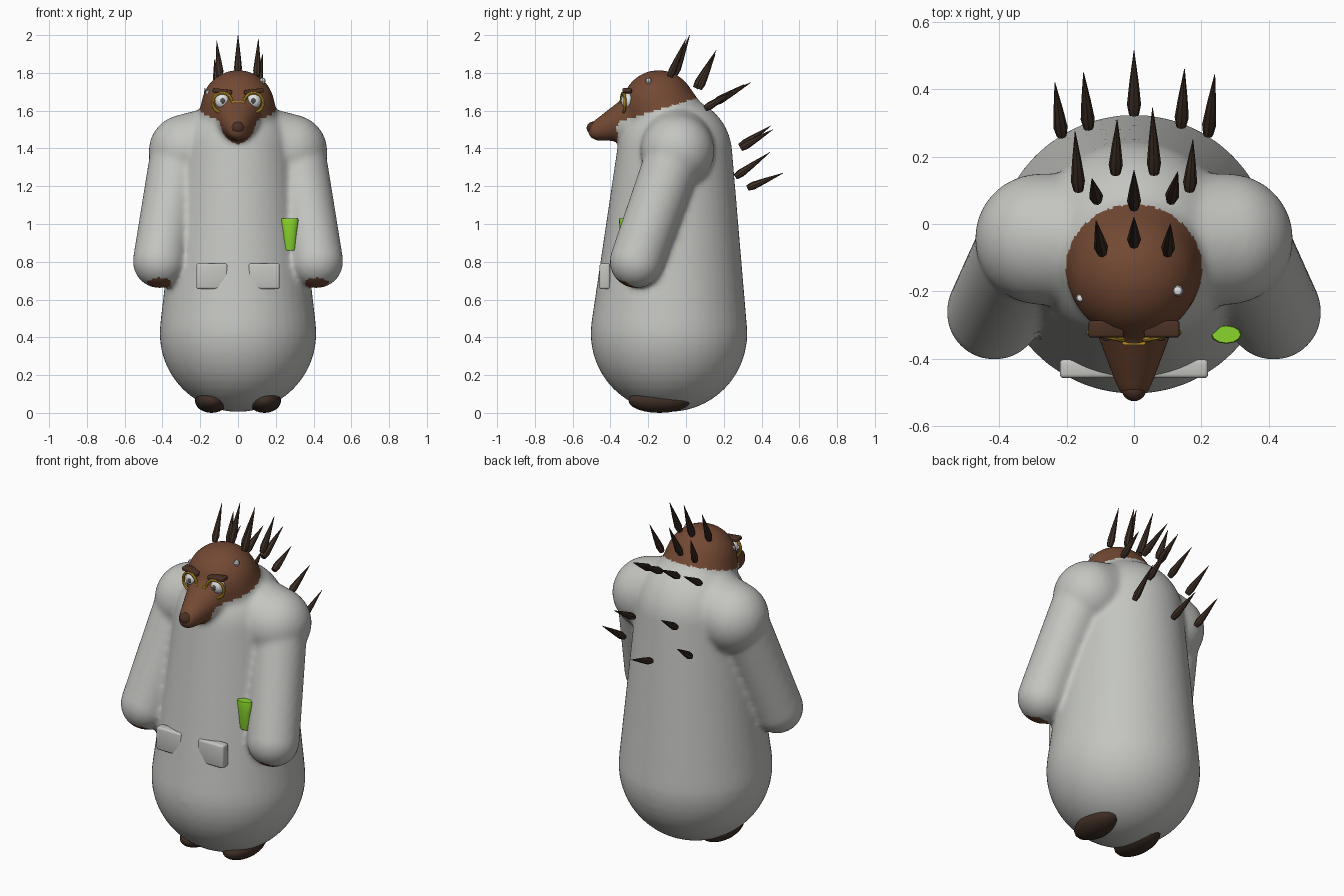
import bpy, bmesh, math
from mathutils import Vector, Matrix

if "Cube" in bpy.data.objects:
    bpy.data.objects.remove(bpy.data.objects["Cube"])


def colour(name, r, g, b):
    m = bpy.data.materials.new(name)
    m.diffuse_color = (r, g, b, 1)
    m.use_nodes = True
    m.node_tree.nodes["Principled BSDF"].inputs["Base Color"].default_value = m.diffuse_color
    return m


COAT = colour("coat_grey", .55, .56, .53)
FUR = colour("fur_brown", .17, .066, .033)
DARK = colour("dark_brown", .05, .029, .019)
NOSE = colour("nose_brown", .07, .03, .018)
GREEN = colour("bright_green", .25, .66, .025)
GOLD = colour("gold", .60, .35, .02)
WHITE = colour("white", .75, .75, .75)
GREY = colour("pupil_grey", .08, .08, .085)


def make(name, bm, *mats, smooth=True):
    bmesh.ops.recalc_face_normals(bm, faces=bm.faces[:])
    me = bpy.data.meshes.new(name)
    bm.to_mesh(me)
    bm.free()
    for m in mats:
        me.materials.append(m)
    ob = bpy.data.objects.new(name, me)
    bpy.context.collection.objects.link(ob)
    for o in bpy.context.selected_objects:
        o.select_set(False)
    ob.select_set(True)
    bpy.context.view_layer.objects.active = ob
    if smooth:
        bpy.ops.object.shade_smooth_by_angle(angle=math.radians(40))
    return ob


def ellipsoid(name, pos, radii, mat, seg=24):
    bm = bmesh.new()
    bmesh.ops.create_uvsphere(bm, u_segments=seg, v_segments=seg // 2, radius=1,
                              matrix=Matrix.LocRotScale(Vector(pos), None, Vector(radii)))
    return make(name, bm, mat)


def box(name, pos, size, mat, bevel, roll=0):
    bm = bmesh.new()
    bmesh.ops.create_cube(bm, size=1, matrix=Matrix.Translation(pos)
                          @ Matrix.Rotation(roll, 4, 'Y') @ Matrix.Diagonal((*size, 1)))
    bmesh.ops.bevel(bm, geom=bm.edges[:], offset=bevel, segments=3, profile=.5, affect='EDGES')
    return make(name, bm, mat)


def add_limb(target, a, ra, b, rb):
    """Rounded cone: the hull of two balls."""
    bm = bmesh.new()
    for p, r in ((a, ra), (b, rb)):
        bmesh.ops.create_uvsphere(bm, u_segments=48, v_segments=24, radius=r,
                                  matrix=Matrix.Translation(p))
    bmesh.ops.delete(bm, geom=bm.edges[:], context='EDGES_FACES')
    bmesh.ops.convex_hull(bm, input=bm.verts[:])
    bmesh.ops.delete(bm, geom=[v for v in bm.verts if not v.link_faces], context='VERTS')
    bmesh.ops.recalc_face_normals(bm, faces=bm.faces[:])
    me = bpy.data.meshes.new("limb")
    bm.to_mesh(me)
    bm.free()
    target.from_mesh(me)
    bpy.data.meshes.remove(me)


def lathe(name, base, tip, profile, mat, sides=8):
    """Turned shape along base to tip; profile is (fraction, radius)."""
    base, axis = Vector(base), Vector(tip) - Vector(base)
    rot = axis.to_track_quat('Z', 'Y')
    bm = bmesh.new()
    rings = []
    for t, r in profile:
        rings.append([bm.verts.new(base + axis * t + rot @ Vector(
            (r * math.cos(k * math.tau / sides), r * math.sin(k * math.tau / sides), 0)))
            for k in range(sides)])
    for lo, hi in zip(rings, rings[1:]):
        for k in range(sides):
            j = (k + 1) % sides
            bm.faces.new((lo[k], lo[j], hi[j], hi[k]))
    bm.faces.new(rings[0])
    bm.faces.new(rings[-1])
    return make(name, bm, mat)


def torus(name, pos, major, minor, mat, yaw):
    n, m = 28, 8
    mat4 = Matrix.Translation(pos) @ Matrix.Rotation(yaw, 4, 'Z')
    bm = bmesh.new()
    v = [[bm.verts.new(mat4 @ Vector((
        (major + minor * math.cos(b)) * math.cos(a), minor * math.sin(b),
        (major + minor * math.cos(b)) * math.sin(a))))
        for b in (j * math.tau / m for j in range(m))]
        for a in (i * math.tau / n for i in range(n))]
    for i in range(n):
        for j in range(m):
            p, q = (i + 1) % n, (j + 1) % m
            bm.faces.new((v[i][j], v[p][j], v[p][q], v[i][q]))
    return make(name, bm, mat)


# Coat, sleeves, head and snout fused into one soft skin
bm = bmesh.new()
add_limb(bm, (0, -.09, .42), .415, (0, -.06, 1.37), .305)
add_limb(bm, (0, -.06, 1.42), .24, (0, -.145, 1.62), .195)
add_limb(bm, (0, -.27, 1.56), .123, (0, -.468, 1.495), .054)
for s in (-1, 1):
    add_limb(bm, (s * .278, -.045, 1.385), .195, (s * .12, -.05, 1.42), .2)
    add_limb(bm, (s * .315, -.06, 1.37), .15, (s * .415, -.262, .802), .142)
body = make("body", bm, COAT, FUR, smooth=False)
mod = body.modifiers.new("fuse", 'REMESH')
mod.mode = 'VOXEL'
mod.voxel_size = .014
mod = body.modifiers.new("soften", 'SMOOTH')
mod.factor = .5
mod.iterations = 10
for m in list(body.modifiers):
    bpy.ops.object.modifier_apply(modifier=m.name)
for p in body.data.polygons:
    x, y, z = p.center
    head = abs(x) < .21 and (z > 1.65 + .31 * y or (y < -.365 and z > 1.41))
    hand = (Vector((abs(x), y, z)) - Vector((.415, -.325, .665))).length < .068
    p.material_index = 1 if head or hand else 0
    p.use_smooth = True

# Nose
ellipsoid("nose", (0, -.492, 1.508), (.036, .034, .034), NOSE)

for s, side in ((-1, "right"), (1, "left")):
    # Feet and pockets
    ellipsoid(side + "_foot", (s * .14, -.14, .065), (.088, .165, .065), DARK)
    box(side + "_pocket", (s * .138, -.43, .723), (.165, .056, .136), COAT, .012)
    # Eyes, spectacles and brows
    ellipsoid(side + "_eye", (s * .083, -.307, 1.652), (.04, .036, .042), WHITE)
    ellipsoid(side + "_pupil", (s * .081, -.341, 1.652), (.012, .006, .014), GREY, 12)
    torus(side + "_spectacle_rim", (s * .083, -.333, 1.642), .052, .008, GOLD, s * .2)
    box(side + "_brow", (s * .083, -.312, 1.702), (.105, .05, .024), NOSE, .008, s * -.12)
box("spectacle_bridge", (0, -.352, 1.642), (.07, .014, .014), GOLD, .004)

# Small pale tufts on the head
ellipsoid("left_tuft", (.13, -.198, 1.758), (.017, .017, .017), WHITE, 8)
ellipsoid("right_tuft", (-.16, -.22, 1.697), (.013, .013, .015), WHITE, 8)

# Green stalk tucked beside the left sleeve: flared, lens-shaped section
stalk = lathe("green_stalk", (0, 0, .86), (0, 0, 1.03),
              [(0, .026), (.06, .031), (.6, .038), (.95, .046), (1, .042)], GREEN, 12)
stalk.scale = (1, .6, 1)
stalk.location = (.274, -.328, 0)

# Quills: base and tip of each
quills = [
    ((-.095, -.085, 1.78), (-.113, .01, 1.97)), ((0, -.06, 1.79), (0, .02, 2.0)),
    ((.1, -.085, 1.78), (.108, .0, 1.98)),
    ((-.11, .07, 1.715), (-.125, .135, 1.87)), ((0, .05, 1.72), (0, .16, 1.92)),
    ((.11, .07, 1.715), (.13, .155, 1.90)),
    ((-.165, .1, 1.61), (-.175, .275, 1.72)), ((-.055, .15, 1.64), (-.05, .31, 1.74)),
    ((.06, .15, 1.64), (.055, .345, 1.75)), ((.165, .1, 1.61), (.175, .25, 1.70)),
    ((-.215, .262, 1.25), (-.235, .42, 1.36)), ((-.135, .285, 1.41), (-.15, .45, 1.52)),
    ((0, .325, 1.19), (0, .515, 1.27)), ((.14, .29, 1.40), (.15, .46, 1.50)),
    ((.22, .265, 1.25), (.24, .445, 1.38)),
]
for i, (base, tip) in enumerate(quills):
    lathe(f"quill_{i + 1}", base, tip, [(0, .015), (.16, .021), (.5, .014), (1, .001)], DARK)
